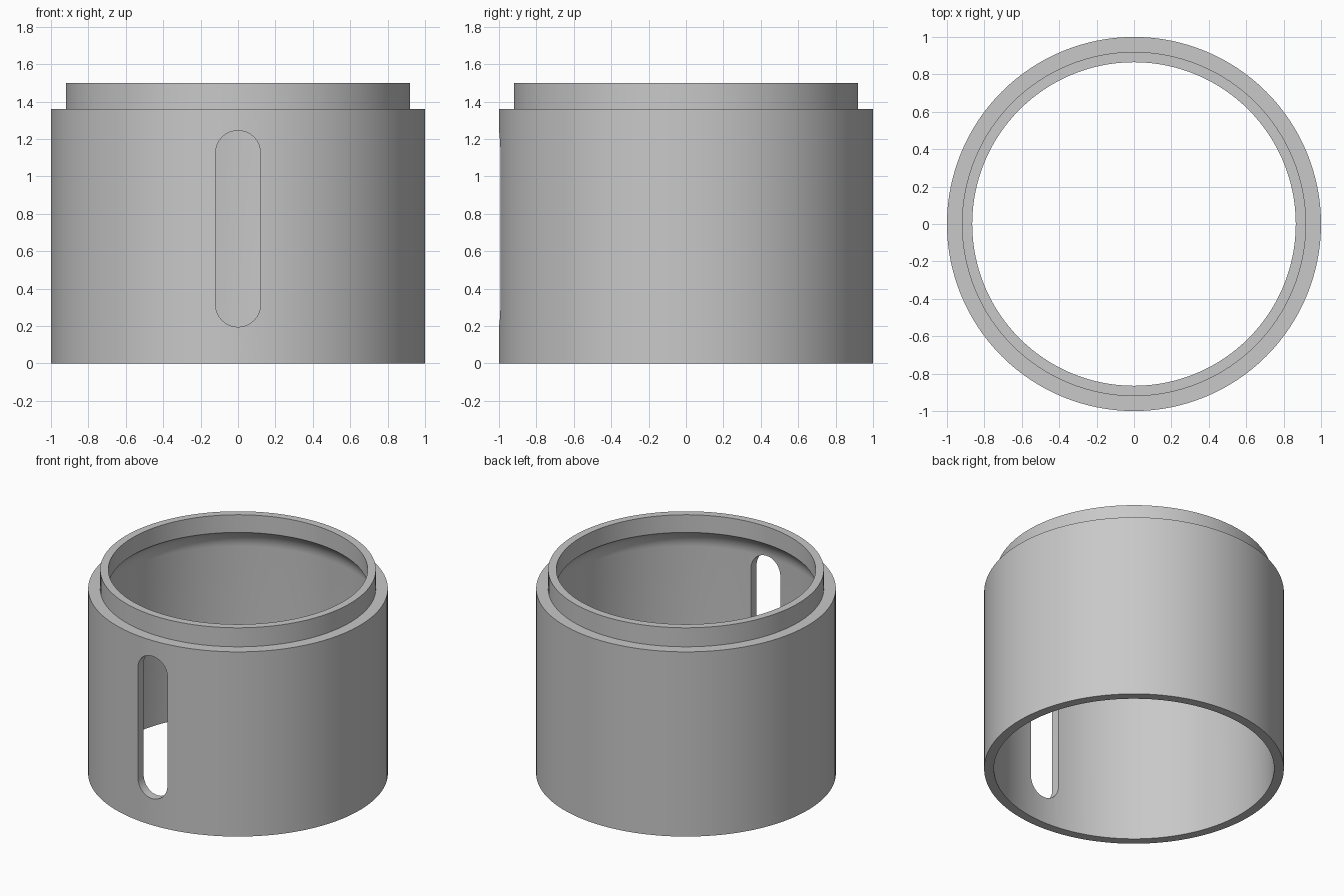
import bpy
import bmesh
from math import pi, sin, cos, radians

if "Cube" in bpy.data.objects:
    bpy.data.objects.remove(bpy.data.objects["Cube"])

SEGMENTS = 128
R_OUT, R_NECK, R_LIP, R_BORE = 1.0, 0.92, 0.865, 0.935
Z_SHOULDER, Z_TOP, Z_LEDGE = 1.36, 1.5, 1.37

grey = bpy.data.materials.new("mid grey")
grey.use_nodes = True
colour = (0.58, 0.58, 0.58, 1)
grey.diffuse_color = colour
grey.node_tree.nodes["Principled BSDF"].inputs["Base Color"].default_value = colour


def add_object(name, bm):
    bmesh.ops.recalc_face_normals(bm, faces=bm.faces)
    mesh = bpy.data.meshes.new(name)
    bm.to_mesh(mesh)
    bm.free()
    obj = bpy.data.objects.new(name, mesh)
    bpy.context.collection.objects.link(obj)
    mesh.materials.append(grey)
    return obj


def lathe(name, profile):
    """Spin a closed (radius, height) profile around z."""
    bm = bmesh.new()
    rings = []
    for i in range(SEGMENTS):
        a = 2 * pi * i / SEGMENTS
        rings.append([bm.verts.new((r * cos(a), r * sin(a), z)) for r, z in profile])
    n = len(profile)
    for i, ring in enumerate(rings):
        after = rings[(i + 1) % SEGMENTS]
        for j in range(n):
            k = (j + 1) % n
            bm.faces.new((ring[j], after[j], after[k], ring[k]))
    return add_object(name, bm)


def slot_cutter(half_width, z_low, z_high, steps=16):
    """Upright round-ended prism passing through the front wall only."""
    bm = bmesh.new()
    points = []
    for centre, start in ((z_high - half_width, 0), (z_low + half_width, pi)):
        for i in range(steps + 1):
            a = start + pi * i / steps
            points.append((half_width * cos(a), centre + half_width * sin(a)))
    face = bm.faces.new([bm.verts.new((x, -1.2, z)) for x, z in points])
    moved = bmesh.ops.extrude_face_region(bm, geom=[face])["geom"]
    verts = [v for v in moved if isinstance(v, bmesh.types.BMVert)]
    bmesh.ops.translate(bm, verts=verts, vec=(0, 0.8, 0))
    return add_object("slot_cutter", bm)


# Sleeve: stepped outside, wide bore that curves in to a narrower lip
cove_angle = radians(55)
cove_radius = (R_BORE - R_LIP) / (1 - cos(cove_angle))
cove_base = Z_LEDGE - cove_radius * sin(cove_angle)
cove = []
for i in range(9):
    a = cove_angle * (1 - i / 8)
    cove.append((R_BORE - cove_radius * (1 - cos(a)), cove_base + cove_radius * sin(a)))

outline = [(R_BORE, 0), (R_OUT, 0), (R_OUT, Z_SHOULDER), (R_NECK, Z_SHOULDER),
           (R_NECK, Z_TOP), (R_LIP, Z_TOP)] + cove
sleeve = lathe("slotted_sleeve", outline)

# Slot through the front wall
cutter = slot_cutter(0.12, 0.195, 1.245)
cutter.hide_render = True
cut = sleeve.modifiers.new("front_slot", 'BOOLEAN')
cut.operation = 'DIFFERENCE'
cut.solver = 'EXACT'
cut.object = cutter

bpy.ops.object.select_all(action='DESELECT')
bpy.context.view_layer.objects.active = sleeve
sleeve.select_set(True)
bpy.ops.object.modifier_apply(modifier=cut.name)
bpy.data.objects.remove(cutter)
bpy.ops.object.shade_smooth_by_angle(angle=radians(30))
